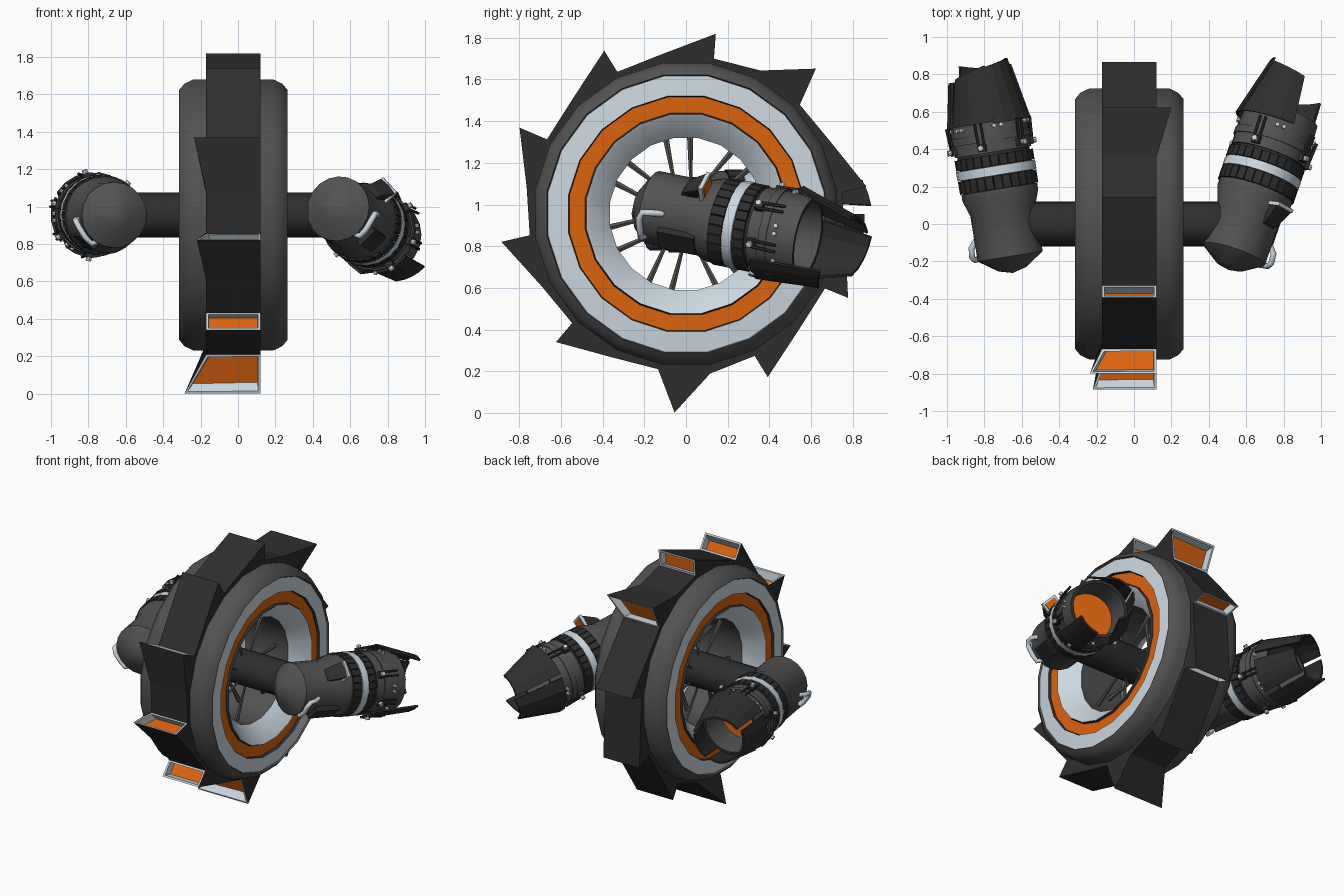
import bpy, bmesh, math
from mathutils import Matrix, Vector

if "Cube" in bpy.data.objects:
    bpy.data.objects.remove(bpy.data.objects["Cube"])

def mat(name, c):
    m = bpy.data.materials.new(name)
    m.diffuse_color = (*c, 1)
    m.use_nodes = True
    m.node_tree.nodes["Principled BSDF"].inputs["Base Color"].default_value = m.diffuse_color
    return m

MATS = [mat("dark_grey", (.085, .085, .085)), mat("black", (.027, .027, .027)),
        mat("pale_steel", (.60, .68, .74)), mat("orange", (.72, .125, .004))]
GREY, BLACK, PALE, ORANGE = range(4)

def frame(origin, d, side):
    """Local axes: z along d, x along side (made square), y completes."""
    d = Vector(d).normalized()
    e1 = Vector(side)
    e1 = (e1 - d * e1.dot(d)).normalized()
    m = Matrix((e1, d.cross(e1), d)).transposed().to_4x4()
    m.translation = origin
    return m

def polar(deg, t, r):
    a = math.radians(deg)
    return Vector((r * math.cos(a), r * math.sin(a), t))

def finish(bm, name, M, smooth=True):
    me = bpy.data.meshes.new(name)
    bm.transform(M)
    bm.to_mesh(me)
    bm.free()
    for m in MATS:
        me.materials.append(m)
    ob = bpy.data.objects.new(name, me)
    bpy.context.collection.objects.link(ob)
    if smooth:
        bpy.ops.object.select_all(action='DESELECT')
        ob.select_set(True)
        bpy.context.view_layer.objects.active = ob
        bpy.ops.object.shade_smooth_by_angle(angle=math.radians(28))
    return ob

def lathe(bm, prof, n, a0=0, a1=360, closed=False, skew=0):
    """Revolve (t, r, material) points; a partial arc gets end caps."""
    full = a1 - a0 >= 360
    rows = []
    for i in range(n if full else n + 1):
        sk = skew * (i / n - .5)
        rows.append([bm.verts.new(polar(a0 + (a1 - a0) * i / n, p[0] + sk * (j in (1, 2)), p[1]))
                     for j, p in enumerate(prof)])
    k = len(prof)
    new = []
    for i in range(n):
        A, B = rows[i], rows[(i + 1) % len(rows)]
        for j in range(k if closed else k - 1):
            f = bm.faces.new((A[j], A[(j + 1) % k], B[(j + 1) % k], B[j]))
            f.material_index = prof[j][2]
            new.append(f)
    if not full:
        for row in (rows[0], rows[-1]):
            f = bm.faces.new(row)
            f.material_index = prof[0][2]
            new.append(f)
    bmesh.ops.remove_doubles(bm, verts=[v for r in rows for v in r], dist=1e-5)
    bmesh.ops.recalc_face_normals(bm, faces=[f for f in new if f.is_valid])

def box(bm, deg, t0, t1, r0, r1, hw, m):
    """Block sitting at a polar position around the local axis."""
    M = (Matrix.Rotation(math.radians(deg), 4, 'Z')
         @ Matrix.Translation(((r0 + r1) / 2, 0, (t0 + t1) / 2))
         @ Matrix.Diagonal((r1 - r0, 2 * hw, t1 - t0, 1)))
    vs = bmesh.ops.create_cube(bm, size=1, matrix=M)['verts']
    for f in {f for v in vs for f in v.link_faces}:
        f.material_index = m

def rod(bm, p, q, r1, r2, n, m):
    d = q - p
    M = Matrix.Translation((p + q) / 2) @ d.to_track_quat('Z', 'Y').to_matrix().to_4x4()
    vs = bmesh.ops.create_cone(bm, cap_ends=True, segments=n, radius1=r1, radius2=r2,
                               depth=d.length, matrix=M)['verts']
    for f in {f for v in vs for f in v.link_faces}:
        f.material_index = m

# ---- wheel: local x = world y, local y = world z, axis along world x
WHEEL = frame((-.025, 0, .955), (1, 0, 0), (0, 1, 0))
half = [(.215, .733, GREY), (.262, .710, GREY), (.290, .676, GREY), (.278, .670, PALE),
        (.286, .572, BLACK), (.268, .567, ORANGE), (.268, .490, BLACK), (.284, .483, PALE),
        (.280, .474, PALE), (.17, .369, GREY)]
other = [(-t, r, half[i - 1][2] if i else GREY) for i, (t, r, _) in enumerate(half)][::-1]
bm = bmesh.new()
lathe(bm, half + other, 20, 9, 369, closed=True)
finish(bm, "wheel_tyre_and_rim", WHEEL)

# axle and spokes
bm = bmesh.new()
lathe(bm, [(-.62, 0, BLACK), (-.62, .12, BLACK), (.58, .12, BLACK), (.58, 0, BLACK)], 20)
finish(bm, "axle", WHEEL)
bm = bmesh.new()
for i in range(14):
    s = (-1) ** i
    a = i * 360 / 14 + 6
    rod(bm, polar(a + 6 * s, .09 * s, .11), polar(a - 4 * s, .06 * s, .385), .007, .017, 6, GREY)
finish(bm, "spokes", WHEEL)

# saw-tooth belt: ten vents, a few with bent tips (turn, tip radius, left, right)
bent = {7: (6.1, .955, -.115, 0), 1: (3.6, .935, 0, .08),
        4: (0, .9, -.065, 0), 5: (0, .896, -.05, 0)}
bm = bmesh.new()
for k in range(10):
    a = 8.6 + 36 * k
    turn, tip, left, right = bent.get(k, (0, .876, 0, 0))
    sec = [(a - .8, .757), (a + turn, tip), (a + 18, .775), (a + 35.2, .757),
           (a + 35.2, .70), (a + 18, .70), (a - .8, .70)]
    L, R = [[bm.verts.new(polar(d, s + (e if j == 1 else 0), r)) for j, (d, r) in enumerate(sec)]
            for s, e in ((-.145, left), (.145, right))]
    faces = [bm.faces.new((L[j], L[(j + 1) % 7], R[(j + 1) % 7], R[j])) for j in range(7)]
    vent = faces[0]
    faces += [bm.faces.new(L), bm.faces.new(R)]
    for f in faces:
        f.material_index = BLACK
    bmesh.ops.recalc_face_normals(bm, faces=faces)
    # pale frame, then a deep recess running along the tooth to an orange floor
    vent.material_index = PALE
    for th in (.018, .004):
        for f in bmesh.ops.inset_individual(bm, faces=[vent], thickness=th)['faces']:
            f.material_index = PALE
    mid = vent.calc_center_median().z
    for v in vent.verts:
        side = L if v.co.z < mid else R
        v.co += (side[2].co - side[1].co).normalized() * .06
    vent.material_index = ORANGE
finish(bm, "vented_belt", WHEEL, False)

# ---- thruster pods
def pod(side, origin, d, flaps, clamps):
    M = frame(origin, d, (-1, 0, 0))     # local 0 deg = -x, 90 deg = up
    mir = (lambda a: a) if side == "right" else (lambda a: 180 - a)

    # body, nozzle and glowing disc inside
    bm = bmesh.new()
    lathe(bm, [(-.265, 0, GREY), (-.245, .075, GREY), (-.175, .176, GREY), (.07, .176, GREY),
               (.155, .205, GREY), (.19, .205, GREY), (.19, .195, BLACK), (.39, .195, BLACK),
               (.39, .206, GREY), (.45, .206, GREY), (.45, .214, GREY), (.49, .214, GREY),
               (.49, .208, GREY), (.63, .20, BLACK), (.63, .18, GREY), (.43, .165, ORANGE),
               (.43, 0, ORANGE)], 20)
    finish(bm, side + "_pod_body", M)

    # ribbed collars with a pale ring between
    bm = bmesh.new()
    lathe(bm, [(.265, .19, PALE), (.265, .214, PALE), (.315, .214, PALE), (.315, .19, PALE)],
          20, closed=True)
    for i in range(28):
        for t0, t1 in ((.192, .262), (.318, .375)):
            box(bm, i * 360 / 28, t0, t1, .19, .212, .021, BLACK)
    finish(bm, side + "_pod_collar", M)

    # nozzle flaps
    bm = bmesh.new()
    for a0, a1, t0, t1, r0, r1, sk in flaps:
        lathe(bm, [(t0, r0, BLACK), (t1, r1, BLACK), (t1, r1 - .014, BLACK), (t0, r0 - .014, BLACK)],
              4, a0, a1, True, sk)
    finish(bm, side + "_pod_flaps", M, False)

    # clamps, push rods and pegs
    bm = bmesh.new()
    for a in clamps:
        box(bm, a, .40, .44, .20, .230, .022, BLACK)
        for s in (-4, 4):
            rod(bm, polar(a + s, .42, .224), polar(a + s, .55, .232), .008, .008, 6, BLACK)
        rod(bm, polar(a, .42, .20), polar(a, .42, .25), .015, .015, 8, PALE)
        for s in (22, 32):
            rod(bm, polar(a + s, .53, .19), polar(a + s, .53, .222), .011, .011, 8, PALE)
    # side plate
    box(bm, mir(228), -.07, .12, .14, .20, .055, BLACK)
    finish(bm, side + "_pod_fittings", M, False)

    # bent hose at the rear
    cu = bpy.data.curves.new(side + "_pod_hose", 'CURVE')
    cu.dimensions = '3D'
    cu.bevel_depth = .016
    cu.bevel_resolution = 2
    cu.use_fill_caps = True
    pts = [(188, -.06, .165), (188, -.10, .20), (190, -.15, .205), (200, -.165, .20),
           (218, -.16, .195), (232, -.16, .195), (238, -.15, .165)]
    sp = cu.splines.new('POLY')
    sp.points.add(len(pts) - 1)
    for p, (a, t, r) in zip(sp.points, pts):
        p.co = (*(M @ polar(mir(a), t, r)), 1)
    cu.materials.append(MATS[PALE])
    bpy.context.collection.objects.link(bpy.data.objects.new(side + "_pod_hose", cu))
    return M

MR = pod("right", (.59, 0, .955), (.32, .93, -.19),
         [(35, 112, .56, .86, .245, .155, -.04), (-60, 28, .56, .88, .24, .155, .04),
          (220, 265, .42, .76, .24, .222, -.04)],
         (70, 150, 200, 245, 330))
pod("left", (-.69, 0, .955), (-.16, .985, 0),
    [(32, 100, .55, .83, .228, .165, .05), (97, 165, .54, .86, .232, .16, .03),
     (180, 240, .54, .84, .228, .17, 0), (250, 310, .54, .85, .228, .17, .04),
     (-40, 25, .54, .79, .228, .18, 0)],
    (15, 75, 135, 200, 280, 330))

# small vent box on the right pod
bm = bmesh.new()
lathe(bm, [(0, .16, BLACK), (.02, .20, BLACK), (.11, .255, BLACK), (.12, .16, BLACK)],
      2, 125, 151, True)
box(bm, 138, .112, .132, .178, .262, .058, PALE)
box(bm, 138, .132, .136, .192, .248, .044, ORANGE)
finish(bm, "right_pod_vent", MR, False)
